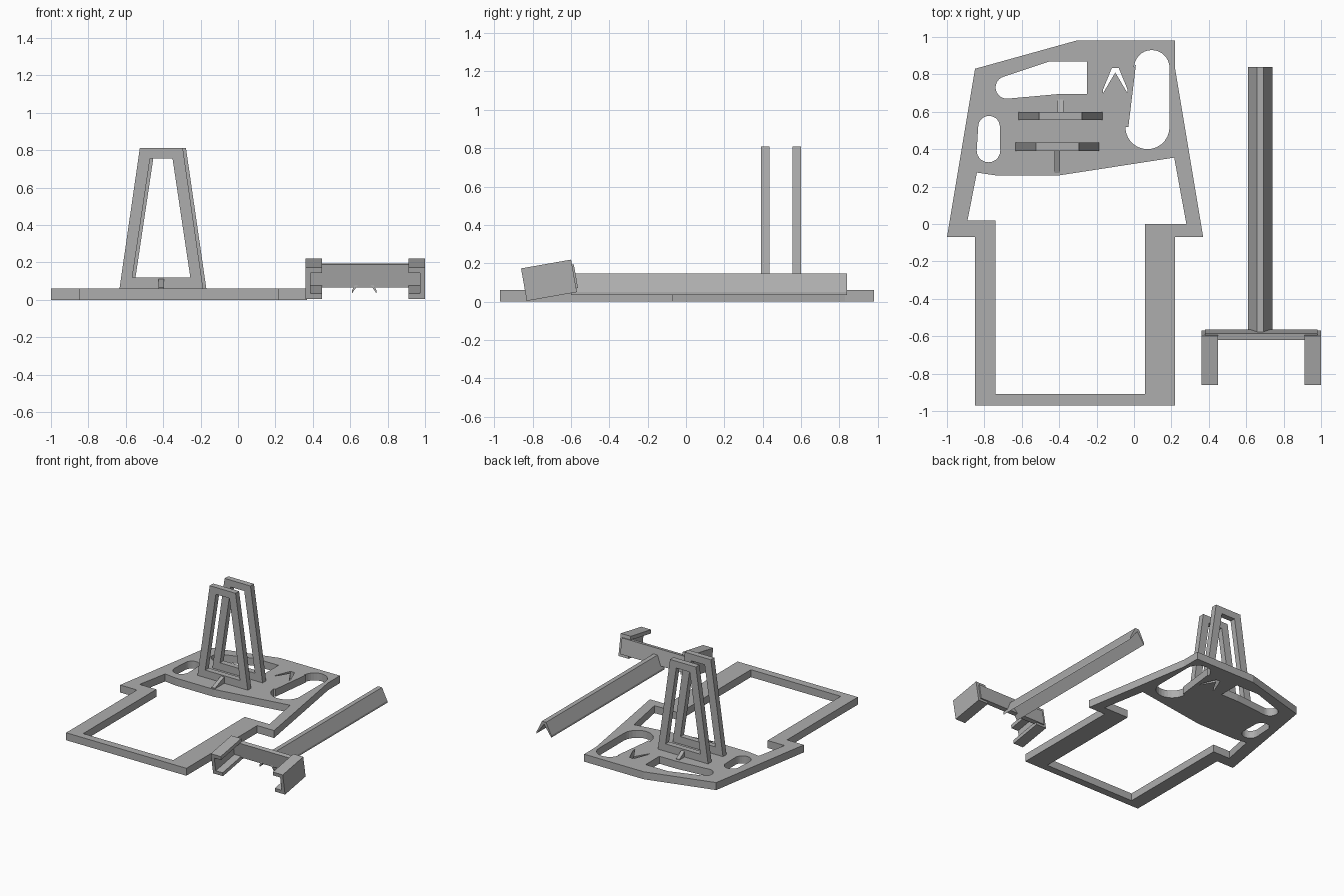
import bpy, bmesh
from math import radians, cos, sin, pi
from mathutils import Vector

if "Cube" in bpy.data.objects:
    bpy.data.objects.remove(bpy.data.objects["Cube"], do_unlink=True)

grey = bpy.data.materials.new("plain_grey")
grey.use_nodes = True
grey.diffuse_color = (0.42, 0.42, 0.42, 1)
grey.node_tree.nodes["Principled BSDF"].inputs["Base Color"].default_value = (0.42, 0.42, 0.42, 1)


def arc(cx, cy, r, start, end, n=14):
    angles = [radians(start + (end - start) * i / n) for i in range(n + 1)]
    return [(cx + r * cos(a), cy + r * sin(a)) for a in angles]


def extrude(name, loops, depth, location, rotation=(0, 0, 0)):
    """Flat outline with optional holes, thickened evenly about its plane."""
    curve = bpy.data.curves.new(name, "CURVE")
    curve.dimensions = "2D"
    curve.fill_mode = "BOTH"
    curve.extrude = depth / 2
    for loop in loops:
        spline = curve.splines.new("POLY")
        spline.points.add(len(loop) - 1)
        for point, (x, y) in zip(spline.points, loop):
            point.co = (x, y, 0, 1)
        spline.use_cyclic_u = True
    source = bpy.data.objects.new(name + "_outline", curve)
    bpy.context.collection.objects.link(source)
    bpy.context.view_layer.update()
    mesh = bpy.data.meshes.new_from_object(
        source.evaluated_get(bpy.context.evaluated_depsgraph_get()))
    bpy.data.objects.remove(source, do_unlink=True)
    bm = bmesh.new()
    bm.from_mesh(mesh)
    bmesh.ops.remove_doubles(bm, verts=bm.verts, dist=0.0001)
    bmesh.ops.recalc_face_normals(bm, faces=bm.faces)
    for face in bm.faces:
        face.smooth = False
    bm.to_mesh(mesh)
    bm.free()
    mesh.materials.clear()
    mesh.materials.append(grey)
    obj = bpy.data.objects.new(name, mesh)
    bpy.context.collection.objects.link(obj)
    obj.location = location
    obj.rotation_euler = rotation
    return obj


# Base plate with its openings
THICK = 0.06
outline = [(-0.85, 0.83), (-0.31, 0.98), (0.22, 0.98), (0.22, 0.83), (0.37, -0.07),
           (0.22, -0.07), (0.22, -0.97), (-0.85, -0.97), (-0.85, -0.07), (-1, -0.07)]
window = [(-0.89, 0.02), (-0.84, 0.275), (-0.74, 0.26), (-0.4, 0.26), (0.215, 0.355),
          (0.28, 0), (0.06, 0), (0.06, -0.91), (-0.74, -0.91), (-0.74, 0.02)]
grip_slot = [(-0.25, 0.695), (-0.25, 0.87), (-0.45, 0.87)] \
    + arc(-0.68, 0.73, 0.06, 108, 275) + [(-0.4, 0.695)]
side_slot = arc(-0.775, 0.52, 0.058, 0, 180) + arc(-0.778, 0.393, 0.063, 180, 360)
large_slot = arc(0.095, 0.835, 0.095, 0, 178) + [(0.01, 0.85), (-0.03, 0.52)] \
    + arc(0.072, 0.518, 0.118, 180, 360)
chevron = [(-0.065, 0.02), (-0.018, 0.135), (0.018, 0.135), (0.065, 0.02),
           (0.065, 0), (0, 0.11), (-0.065, 0)]
chevron_slot = [(x - 0.1, y + 0.7) for x, y in chevron]
extrude("base_plate", [outline, window, grip_slot, side_slot, large_slot, chevron_slot],
        THICK, (0, 0, THICK / 2))

# Pair of tapered upright frames, each with a small gusset
UPRIGHT = (pi / 2, 0, 0)
SIDEWAYS = (pi / 2, 0, pi / 2)
frame_outer = [(-0.225, 0.05), (-0.115, 0.81), (0.115, 0.81), (0.225, 0.05)]
frame_inner = [(-0.155, 0.12), (-0.06, 0.755), (0.06, 0.755), (0.155, 0.12)]
for side, x, y, reach in (("front", -0.41, 0.4125, -0.14), ("rear", -0.393, 0.5775, 0.088)):
    extrude(side + "_frame", [frame_outer, frame_inner], 0.045, (x, y, 0), UPRIGHT)
    gusset = [(0, 0.05), (reach, 0.05), (reach, 0.065), (0, 0.12)]
    extrude(side + "_gusset", [gusset], 0.03, (x, y, 0), SIDEWAYS)

# Long thin angle rail
rail_profile = [(x, y * 0.82) for x, y in chevron]
extrude("angle_rail", [rail_profile], 1.44, (0.675, 0.12, 0.035), UPRIGHT)

# Tilted bracket: two inward-facing channels joined by a cross plate
TILT = radians(10)
along = Vector((0, cos(TILT), sin(TILT)))
corner = Vector((0.68, -0.83, 0.004))
tilted = (pi / 2 + TILT, 0, 0)
channel = [(0.32, 0), (0.32, 0.172), (0.232, 0.172), (0.232, 0.142), (0.293, 0.142),
           (0.293, 0.03), (0.232, 0.03), (0.232, 0)]
for name, sign in (("left_channel", 1), ("right_channel", -1)):
    extrude(name, [[(sign * x, y) for x, y in channel]], 0.265, corner + along * 0.1325, tilted)
plate = [(-0.3, 0.02), (0.3, 0.02), (0.3, 0.145), (-0.3, 0.145)]
extrude("cross_plate", [plate], 0.035, corner + along * 0.257, tilted)
